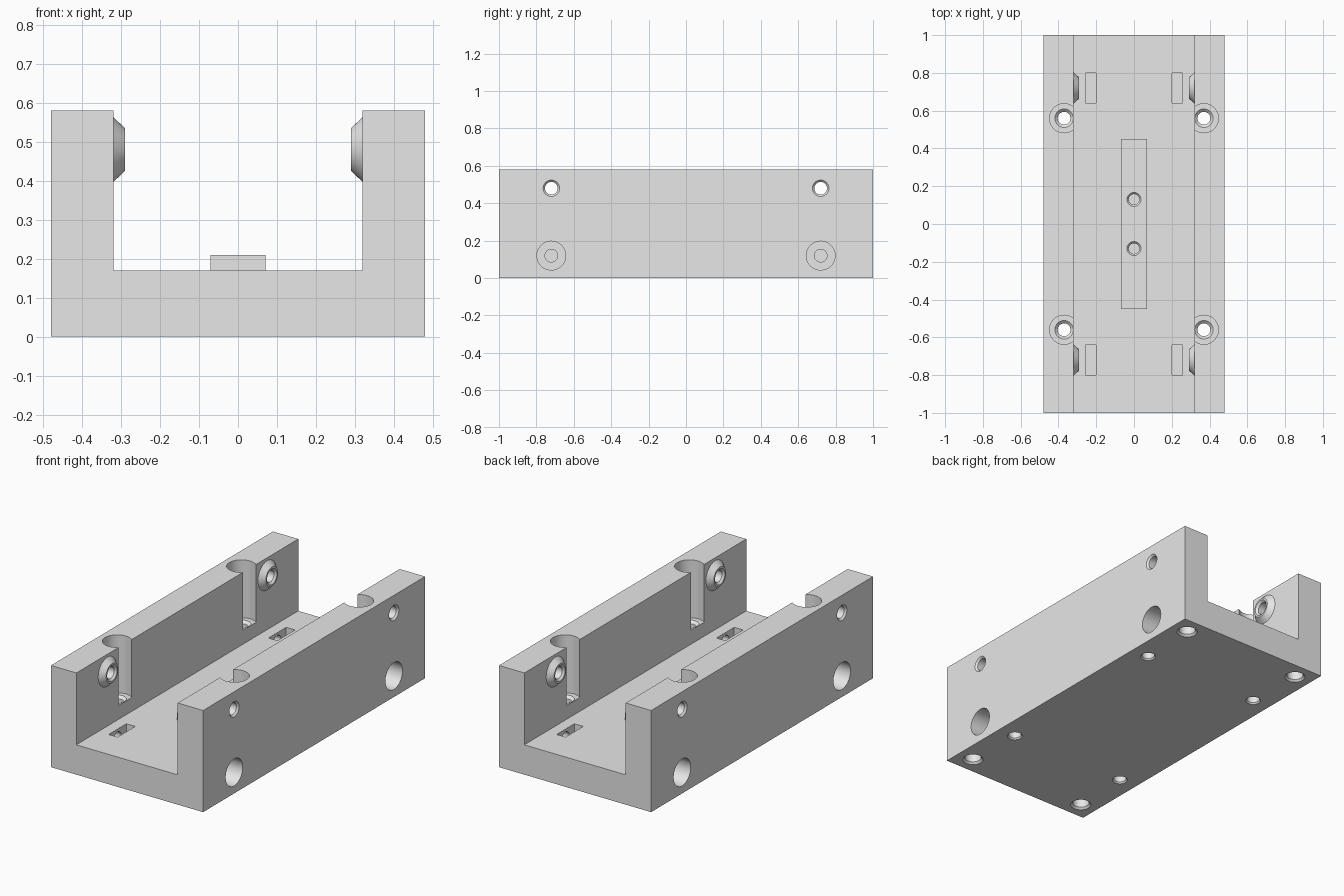
import bpy, bmesh
from math import pi, cos, sin
from mathutils import Matrix, Vector

cube = bpy.data.objects.get("Cube")
if cube:
    bpy.data.objects.remove(cube, do_unlink=True)

grey = bpy.data.materials.new("light_grey")
grey.use_nodes = True
grey.diffuse_color = (0.8, 0.8, 0.8, 1)
grey.node_tree.nodes["Principled BSDF"].inputs["Base Color"].default_value = (0.8, 0.8, 0.8, 1)

SIDES = 48


def finish(name, bm):
    bmesh.ops.recalc_face_normals(bm, faces=bm.faces)
    mesh = bpy.data.meshes.new(name)
    bm.to_mesh(mesh)
    bm.free()
    mesh.materials.append(grey)
    obj = bpy.data.objects.new(name, mesh)
    bpy.context.collection.objects.link(obj)
    return obj


def box(name, centre, size):
    bm = bmesh.new()
    bmesh.ops.create_cube(bm, size=1)
    bmesh.ops.scale(bm, vec=size, verts=bm.verts)
    bmesh.ops.translate(bm, vec=centre, verts=bm.verts)
    return finish(name, bm)


def turned(name, profile, matrix):
    """Closed solid of revolution; profile holds (radius, distance along axis)."""
    bm = bmesh.new()
    rings = []
    for r, h in profile:
        angles = [2 * pi * i / SIDES for i in range(SIDES)]
        rings.append([bm.verts.new(matrix @ Vector((r * cos(a), r * sin(a), h))) for a in angles])
    for low, high in zip(rings, rings[1:]):
        for i in range(SIDES):
            j = (i + 1) % SIDES
            bm.faces.new((low[i], low[j], high[j], high[i]))
    bm.faces.new(rings[0][::-1])
    bm.faces.new(rings[-1])
    return finish(name, bm)


def combine(tool, operation):
    """Boolean the tool into the body, then remove the tool."""
    tool.hide_render = True
    mod = body.modifiers.new("boolean", 'BOOLEAN')
    mod.operation = operation
    mod.solver = 'EXACT'
    mod.object = tool
    bpy.context.view_layer.objects.active = body
    bpy.ops.object.modifier_apply(modifier=mod.name)
    bpy.data.objects.remove(tool, do_unlink=True)


# U-shaped channel body, extruded along y
bm = bmesh.new()
half = [(0.48, 0), (0.48, 0.58), (0.32, 0.58), (0.32, 0.17)]
outline = half + [(-x, z) for x, z in reversed(half)]
face = bm.faces.new([bm.verts.new((x, -1, z)) for x, z in outline])
ext = bmesh.ops.extrude_face_region(bm, geom=[face])
bmesh.ops.translate(bm, vec=(0, 2, 0), verts=[v for v in ext["geom"] if isinstance(v, bmesh.types.BMVert)])
body = finish("channel_body", bm)

# Raised centre bar on the floor
combine(box("centre_bar", (0, 0, 0.18), (0.14, 0.9, 0.06)), 'UNION')

# Profiles, all as (radius, distance along axis)
boss = [(0.055, 0.29), (0.083, 0.32), (0.083, 0.36)]
cross_hole = [(0.045, 0.27), (0.045, 0.29), (0.034, 0.301), (0.034, 0.47), (0.044, 0.48), (0.044, 0.5)]
side_bore = [(0.034, 0.23), (0.034, 0.35), (0.077, 0.35), (0.077, 0.5)]
top_bore = [(0.041, -0.02), (0.041, 0), (0.034, 0.008), (0.034, 0.236),
            (0.049, 0.25), (0.077, 0.25), (0.077, 0.6)]
foot_hole = [(0.055, -0.02), (0.055, 0), (0.044, 0.011), (0.044, 0.14)]
bar_hole = [(0.028, 0.06), (0.028, 0.2), (0.037, 0.21), (0.037, 0.23)]

for sx in (-1, 1):
    for sy in (-1, 1):
        def across(z):
            return Matrix.Translation((0, sy * 0.72, z)) @ Matrix.Rotation(sx * pi / 2, 4, 'Y')

        def upright(x, y):
            return Matrix.Translation((sx * x, sy * y, 0))

        # Conical boss inside the wall, with its through hole
        combine(turned("boss", boss, across(0.48)), 'UNION')
        combine(turned("cross_hole", cross_hole, across(0.48)), 'DIFFERENCE')
        # Nut slot in the floor and the side screw bore leading to it
        combine(box("nut_slot", (sx * 0.228, sy * 0.72, 0.14), (0.056, 0.16, 0.2)), 'DIFFERENCE')
        combine(turned("side_bore", side_bore, across(0.12)), 'DIFFERENCE')
        # Vertical counterbored hole and blind hole underneath
        combine(turned("top_bore", top_bore, upright(0.37, 0.56)), 'DIFFERENCE')
        combine(turned("foot_hole", foot_hole, upright(0.38, 0.9)), 'DIFFERENCE')

# Two screw holes in the bar
for y in (-0.13, 0.13):
    combine(turned("bar_hole", bar_hole, Matrix.Translation((0, y, 0))), 'DIFFERENCE')

# Smooth the bores while keeping edges sharp
bpy.ops.object.select_all(action='DESELECT')
body.select_set(True)
bpy.context.view_layer.objects.active = body
bpy.ops.object.shade_smooth_by_angle(angle=pi / 6)
